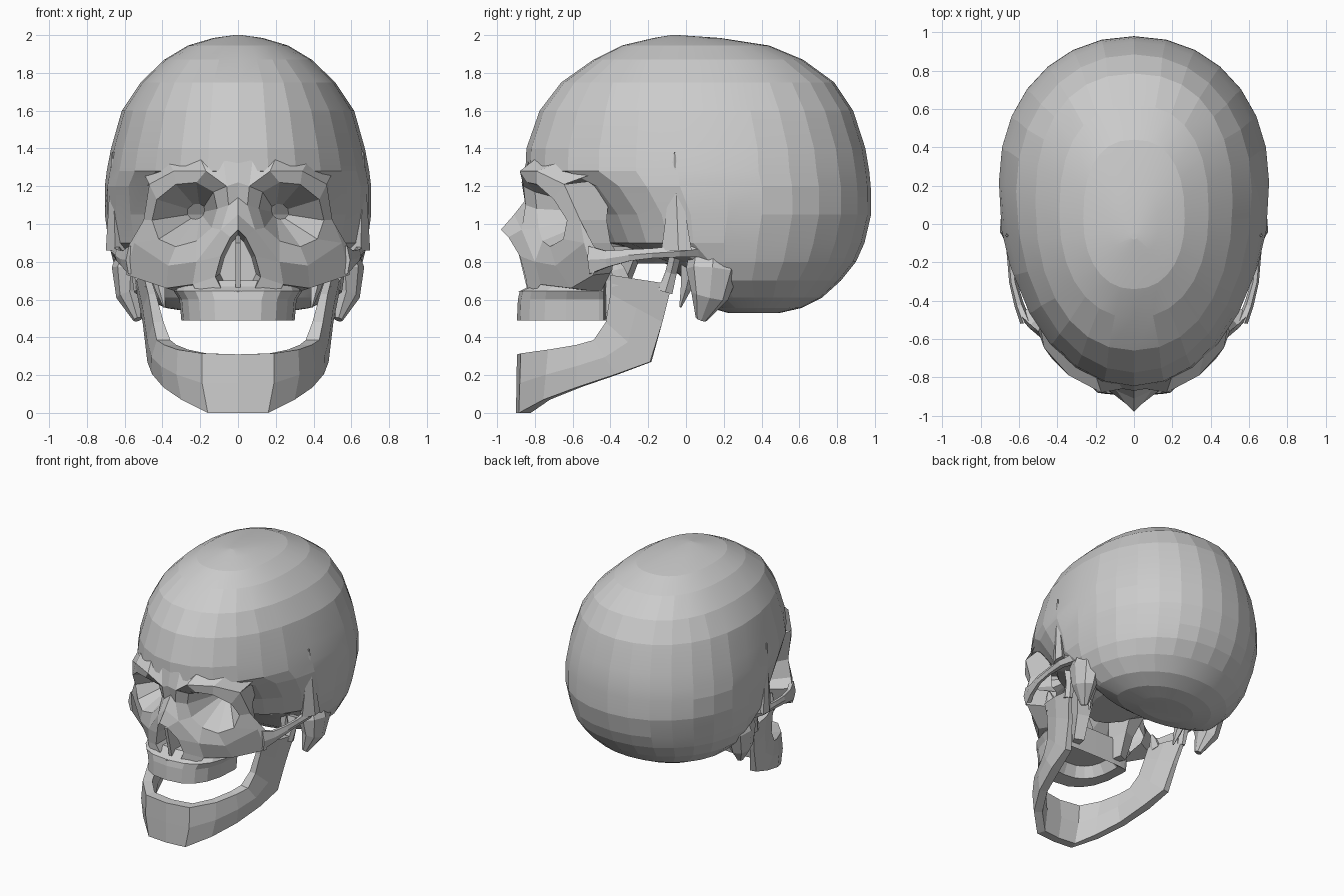
import bpy, bmesh, math
from mathutils import Vector

bone = bpy.data.materials.new("bone_grey")
bone.diffuse_color = (0.6, 0.6, 0.6, 1)


def finish(name, bm, mirror=False, smooth=None):
    bmesh.ops.remove_doubles(bm, verts=bm.verts, dist=0.002)
    bmesh.ops.recalc_face_normals(bm, faces=bm.faces)
    me = bpy.data.meshes.new(name)
    bm.to_mesh(me)
    bm.free()
    me.materials.append(bone)
    ob = bpy.data.objects.new(name, me)
    bpy.context.collection.objects.link(ob)
    if mirror:
        m = ob.modifiers.new("mirror", 'MIRROR')
        m.use_clip = True
    if smooth:
        bpy.context.view_layer.objects.active = ob
        ob.select_set(True)
        bpy.ops.object.shade_smooth_by_angle(angle=math.radians(smooth))
        ob.select_set(False)
    return ob


def strip(bm, a, b, closed=False):
    """Quads between two curves of equal length."""
    va = [bm.verts.new(p) for p in a]
    vb = [bm.verts.new(p) for p in b]
    n = len(a)
    for i in range(n if closed else n - 1):
        j = (i + 1) % n
        bm.faces.new((va[i], va[j], vb[j], vb[i]))


def loft(name, rings, mirror=False, caps=(True, True), smooth=None):
    bm = bmesh.new()
    for a, b in zip(rings, rings[1:]):
        strip(bm, a, b, True)
    for ring, use in ((rings[0], caps[0]), (rings[-1], caps[1])):
        if use:
            bm.faces.new([bm.verts.new(p) for p in ring])
    return finish(name, bm, mirror, smooth)


def egg(z, yf, yb, w, ym, pf=2.05, pb=2.1, n=28):
    """Horizontal ring, widest at ym, running from yf to yb."""
    out = []
    for i in range(n):
        t = 2 * math.pi * i / n
        s, c = math.sin(t), math.cos(t)
        p = pf if c > 0 else pb
        x = math.copysign(abs(s) ** (2 / p), s) * w if abs(s) > 1e-6 else 0
        r = abs(c) ** (2 / p)
        out.append((x, ym + (yf - ym) * r if c > 0 else ym + (yb - ym) * r, z))
    return out


def tube(name, path, sizes, sides=6, mirror=True):
    """Tapered tube; each size is (side radius, upright radius)."""
    rings = []
    for i, p in enumerate(path):
        d = (Vector(path[min(i + 1, len(path) - 1)]) - Vector(path[max(i - 1, 0)])).normalized()
        ref = Vector((0, 1, 0)) if abs(d.z) > 0.8 else Vector((0, 0, 1))
        u = d.cross(ref).normalized()
        v = u.cross(d)
        rings.append([Vector(p) + u * math.cos(2 * math.pi * k / sides) * sizes[i][0]
                      + v * math.sin(2 * math.pi * k / sides) * sizes[i][1] for k in range(sides)])
    return loft(name, rings, mirror)


# Braincase: z, front y, back y, half width, y of widest point, front and back roundness
levels = [(0.53, 0.22, 0.5, 0.22, 0.35), (0.555, 0.13, 0.61, 0.38, 0.30),
          (0.61, 0.06, 0.72, 0.51, 0.25), (0.7, 0.0, 0.82, 0.61, 0.2),
          (0.8, -0.12, 0.9, 0.66, 0.2), (0.9, -0.43, 0.945, 0.685, 0.2, 2.2),
          (1.05, -0.5, 0.98, 0.705, 0.22, 2.3), (1.2, -0.62, 0.978, 0.705, 0.22, 2.5),
          (1.28, -0.85, 0.97, 0.695, 0.2), (1.4, -0.845, 0.95, 0.672, 0.2),
          (1.6, -0.775, 0.885, 0.615, 0.17), (1.75, -0.66, 0.785, 0.515, 0.12, 2.2, 2.3),
          (1.87, -0.49, 0.62, 0.39, 0.06, 2.2, 2.4), (1.945, -0.34, 0.44, 0.265, 0.03, 2.2, 2.4),
          (1.985, -0.17, 0.18, 0.13, 0.0, 2.2, 2.4), (2.0, -0.08, -0.04, 0.02, -0.06)]
loft("braincase", [egg(*l) for l in levels], smooth=9)

# Face: rim of one eye socket and the border around it
rim = [(0.13, -0.80, 1.17), (0.22, -0.84, 1.22), (0.33, -0.79, 1.21), (0.43, -0.70, 1.13),
       (0.455, -0.63, 1.02), (0.42, -0.65, 0.92), (0.33, -0.72, 0.88), (0.22, -0.76, 0.91),
       (0.14, -0.78, 0.98), (0.11, -0.79, 1.08)]
border = [(0.06, -0.86, 1.20), (0.17, -0.88, 1.28), (0.34, -0.79, 1.28), (0.47, -0.645, 1.21),
          (0.50, -0.56, 1.02), (0.55, -0.54, 0.90), (0.37, -0.69, 0.78), (0.22, -0.80, 0.80),
          (0.09, -0.87, 0.97), (0.05, -0.85, 1.10)]
apex = Vector((0.2, -0.4, 1.06))
mid = [Vector(p).lerp(apex, 0.4) for p in rim]
deep = [Vector(p).lerp(apex, 0.8) for p in rim]
nose = [(0, -0.98, 0.97), (0.04, -0.94, 0.93), (0.09, -0.88, 0.83),
        (0.12, -0.85, 0.72), (0.09, -0.84, 0.66), (0, -0.89, 0.64)]
cheek_low = [(0.6, -0.47, 0.85), (0.59, -0.49, 0.73), (0.38, -0.61, 0.66), (0.24, -0.77, 0.68)]
bm = bmesh.new()
strip(bm, border, rim, True)
strip(bm, rim, mid, True)
strip(bm, mid, deep, True)
bm.faces.new([bm.verts.new(p) for p in deep])
# brow up to the forehead
strip(bm, [(0, -0.87, 1.22)] + border[:4],
      [(0, -0.84, 1.36), (0.08, -0.83, 1.36), (0.2, -0.79, 1.35), (0.37, -0.66, 1.33), (0.5, -0.48, 1.27)])
# nose bridge
strip(bm, [(0, -0.87, 1.22), (0, -0.84, 1.14), (0, -0.91, 1.05), nose[0]],
      [border[0], border[9], border[8], nose[1]])
# flank of the nose opening, cheek, and cheek underside
strip(bm, nose[1:5], [border[8], border[7], cheek_low[3], (0.22, -0.80, 0.64)])
strip(bm, border[4:8], cheek_low)
strip(bm, cheek_low, [(0.42, -0.36, 0.84), (0.40, -0.40, 0.74), (0.32, -0.45, 0.64), (0.2, -0.5, 0.64)])
# wall behind the socket
strip(bm, border[3:6] + cheek_low[:1],
      [(0.47, -0.40, 1.24), (0.42, -0.42, 1.02), (0.43, -0.4, 0.9), (0.42, -0.36, 0.84)])
# nose cavity
inner = [(x * 0.8, -0.55, 0.80 + (z - 0.80) * 0.8) for x, y, z in nose]
strip(bm, nose, inner)
bm.faces.new([bm.verts.new(p) for p in inner])
finish("face", bm, True)

# Thin wall dividing the nose
loft("nose_divider", [[(x, -0.84, 0.65), (x, -0.9, 0.9), (x, -0.56, 0.95), (x, -0.56, 0.65)]
                      for x in (-0.012, 0.012)])

# Upper jaw with a hollow palate
jaw_levels = [(0.58, -0.74, -0.5, 0.19, -0.5), (0.5, -0.78, -0.43, 0.23, -0.47),
              (0.49, -0.895, -0.42, 0.30, -0.46), (0.6, -0.89, -0.42, 0.31, -0.46),
              (0.645, -0.88, -0.42, 0.34, -0.46), (0.67, -0.83, -0.42, 0.33, -0.46),
              (0.70, -0.80, -0.42, 0.30, -0.46)]
loft("upper_jaw", [egg(*l, n=20, pf=2.6, pb=4) for l in jaw_levels])

# Cheek arches
tube("cheek_arch", [(0.565, -0.51, 0.81), (0.60, -0.42, 0.815), (0.632, -0.30, 0.835),
                    (0.642, -0.18, 0.845), (0.64, -0.04, 0.855), (0.6, 0.08, 0.87)],
     [(0.03, 0.085), (0.025, 0.05), (0.02, 0.035), (0.02, 0.03), (0.035, 0.035), (0.05, 0.05)])

# Pointed ridge on the temple
loft("temple_ridge", [[(0.65, -0.13, 0.86), (0.70, -0.04, 0.86), (0.695, 0.03, 0.86), (0.56, -0.03, 0.86)],
                      [(0.664, -0.064, 1.38), (0.668, -0.06, 1.38), (0.664, -0.056, 1.38), (0.63, -0.06, 1.38)]],
     True)

# Bony lumps and spikes below the ear
tube("ear_lump", [(0.50, 0.16, 0.95), (0.57, 0.14, 0.75), (0.57, 0.125, 0.62), (0.53, 0.08, 0.495)],
     [(0.10, 0.12), (0.10, 0.14), (0.075, 0.10), (0.025, 0.03)], 8)
tube("ear_spike", [(0.42, 0.03, 0.78), (0.41, 0.0, 0.66), (0.39, -0.03, 0.56)],
     [(0.06, 0.06), (0.03, 0.03), (0.006, 0.006)], 5)

# Skull base and the plates behind the upper jaw
loft("skull_base", [egg(0.79, -0.44, 0.2, 0.2, -0.1, n=14), egg(0.85, -0.47, 0.25, 0.36, 0.0, n=14),
                    egg(0.95, -0.48, 0.3, 0.45, 0.0, n=14)])
loft("jaw_plate", [[(0.15, -0.46, z), (0.21 + o, -0.44, z), (0.24 + o, yb, z), (0.17, yb + 0.03, z)]
                   for z, o, yb in ((0.53, 0.0, -0.38), (0.7, 0.02, -0.32), (0.88, 0.08, -0.25))], True)

# Lower jaw: each station is upper edge, lower edge, inward thickness direction
stations = [((0, -0.895, 0.31), (0, -0.9, 0.0), (0, 0.09)),
            ((0.19, -0.875, 0.315), (0.16, -0.885, 0.0), (-0.03, 0.09)),
            ((0.32, -0.73, 0.335), (0.30, -0.755, 0.07), (-0.07, 0.05)),
            ((0.39, -0.58, 0.36), (0.395, -0.58, 0.135), (-0.08, 0.03)),
            ((0.43, -0.49, 0.385), (0.455, -0.37, 0.205), (-0.09, 0.02)),
            ((0.45, -0.425, 0.48), (0.48, -0.19, 0.27), (-0.07, 0.01)),
            ((0.475, -0.40, 0.63), (0.505, -0.125, 0.48), (-0.05, 0)),
            ((0.50, -0.40, 0.73), (0.545, -0.075, 0.68), (-0.04, 0))]
rings = []
for top, low, (dx, dy) in stations:
    t, l = Vector(top), Vector(low)
    d = Vector((dx, dy, 0))
    bulge = t.lerp(l, 0.5) + Vector((0.015 if top[0] > 0.1 else 0, 0, 0))
    rings.append([t, bulge, l, l + d * 0.7, t.lerp(l, 0.5) + d, t + d * 0.8])
loft("lower_jaw", rings, True, (False, True))
tube("jaw_hook", [(0.48, -0.34, 0.68), (0.485, -0.36, 0.76), (0.48, -0.375, 0.82)],
     [(0.022, 0.06), (0.018, 0.04), (0.008, 0.012)])
tube("jaw_joint", [(0.525, -0.11, 0.64), (0.53, -0.08, 0.74), (0.53, -0.06, 0.82)],
     [(0.025, 0.045), (0.035, 0.035), (0.07, 0.035)])
